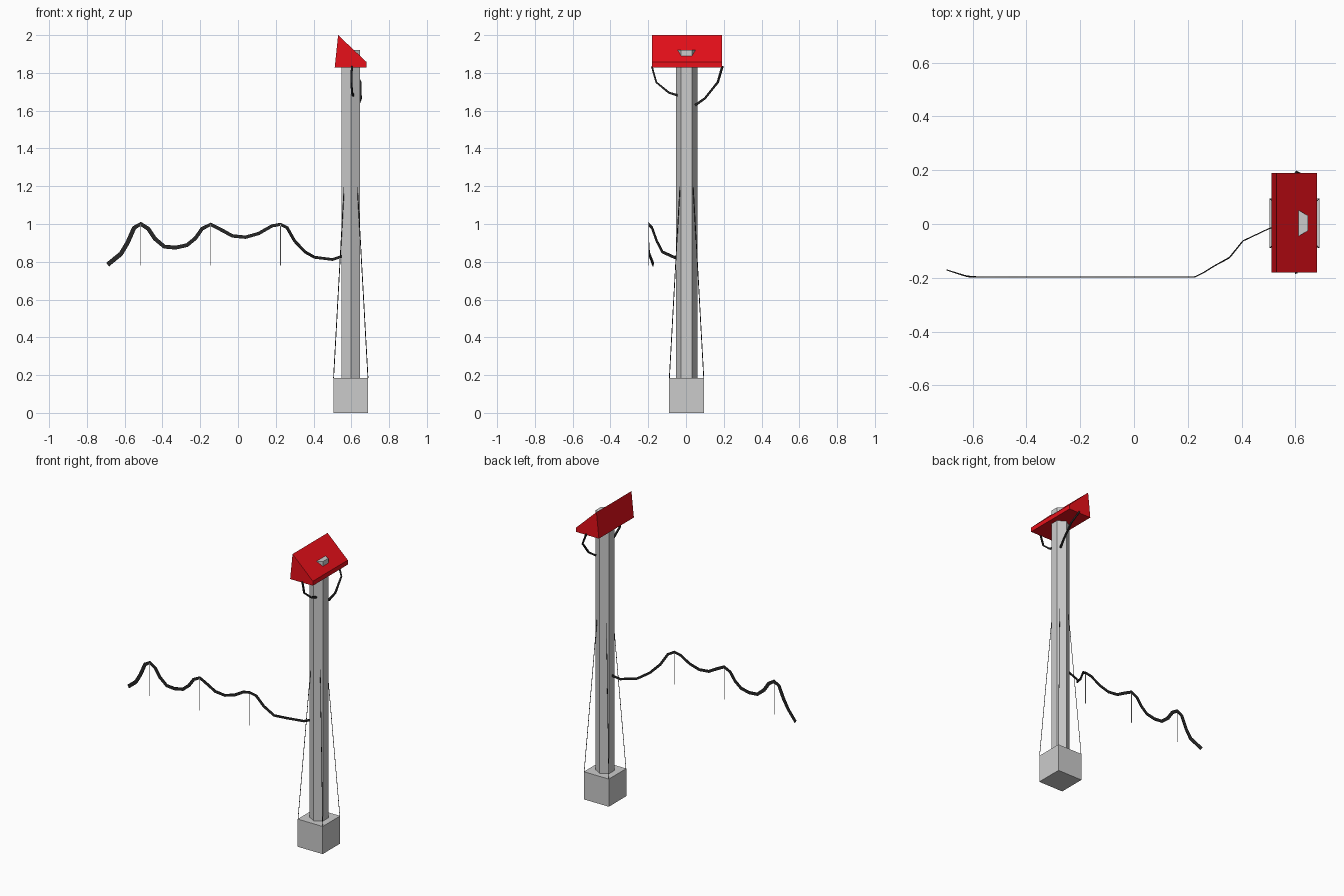
import bpy, bmesh, math
from mathutils import Vector

if "Cube" in bpy.data.objects:
    bpy.data.objects.remove(bpy.data.objects["Cube"])

PX, PY = 0.597, 0.003          # pole axis


def material(name, rgb):
    m = bpy.data.materials.new(name)
    m.diffuse_color = (*rgb, 1)
    m.use_nodes = True
    m.node_tree.nodes["Principled BSDF"].inputs["Base Color"].default_value = m.diffuse_color
    return m


RED = material("red", (0.8, 0.005, 0.01))
BLACK = material("black", (0.02, 0.02, 0.02))


def finish(name, bm, mat=None):
    bmesh.ops.recalc_face_normals(bm, faces=bm.faces)
    me = bpy.data.meshes.new(name)
    bm.to_mesh(me)
    bm.free()
    ob = bpy.data.objects.new(name, me)
    bpy.context.collection.objects.link(ob)
    if mat:
        me.materials.append(mat)
    return ob


def prism(name, ring, offset, mat=None):
    """Extrude a closed polygon along an offset."""
    bm = bmesh.new()
    face = bm.faces.new([bm.verts.new(p) for p in ring])
    new = bmesh.ops.extrude_face_region(bm, geom=[face], use_keep_orig=True)["geom"]
    bmesh.ops.translate(bm, vec=offset, verts=[v for v in new if isinstance(v, bmesh.types.BMVert)])
    return finish(name, bm, mat)


def strip(name, pts, w0, w1, thick, mat=None):
    """Sweep a narrow four-sided section, half-width w0 to w1, along a path."""
    pts = [Vector(p) for p in pts]
    bm = bmesh.new()
    rings = []
    last = len(pts) - 1
    for i, p in enumerate(pts):
        t = (pts[min(i + 1, last)] - pts[max(i - 1, 0)]).normalized()
        n = t.cross(Vector((0, 0, 1)))
        n = n.normalized() if n.length > 1e-4 else Vector((0, 1, 0))
        w = n.cross(t) * (w0 + (w1 - w0) * i / last)
        n = n * thick
        rings.append([bm.verts.new(p + a * w + b * n)
                      for a, b in ((1, 1), (1, -1), (-1, -1), (-1, 1))])
    for a, b in zip(rings, rings[1:]):
        for k in range(4):
            bm.faces.new((a[k], a[(k + 1) % 4], b[(k + 1) % 4], b[k]))
    bm.faces.new(rings[0])
    bm.faces.new(rings[-1])
    return finish(name, bm, mat)


# Base block
h = 0.0925
prism("base_block", [(PX - h, PY - h, 0), (PX + h, PY - h, 0),
                     (PX + h, PY + h, 0), (PX - h, PY + h, 0)], (0, 0, 0.185))

# Hexagonal pole, its top poking through the roof
prism("pole", [(PX + 0.057 * math.cos(math.radians(30 + 60 * k)),
                PY + 0.057 * math.sin(math.radians(30 + 60 * k)), 0.185) for k in range(6)],
      (0, 0, 1.737))

# Wedge-shaped box on top
prism("roof_box", [(x, -0.18, z) for x, z in
                   ((0.512, 1.828), (0.68, 1.828), (0.68, 1.858), (0.53, 2.0))],
      (0, 0.37, 0), RED)

# Guy wires from the block corners to the pole
for sx in (-1, 1):
    for sy in (-1, 1):
        strip("guy_wire", [(PX + sx * 0.091, PY + sy * 0.091, 0.184),
                           (PX + sx * 0.035, PY + sy * 0.035, 1.2)],
              0.0015, 0.0015, 0.0015, BLACK)

# Short wires from the box ends to the pole
strip("front_wire", [(0.603, -0.181, 1.835), (0.60, -0.157, 1.75),
                     (0.604, -0.09, 1.695), (0.61, -0.04, 1.68)],
      0.004, 0.006, 0.005, BLACK)
strip("back_wire", [(0.603, 0.193, 1.835), (0.648, 0.168, 1.75),
                    (0.65, 0.10, 1.665), (0.635, 0.05, 1.63)],
      0.004, 0.006, 0.005, BLACK)

# Draped cable: runs along the stakes, then turns in to the pole
drape = [(-0.69, 0.785), (-0.62, 0.842), (-0.585, 0.90), (-0.55, 0.98), (-0.515, 1.0),
         (-0.475, 0.975), (-0.44, 0.922), (-0.39, 0.88), (-0.33, 0.875), (-0.27, 0.888),
         (-0.225, 0.925), (-0.19, 0.975), (-0.145, 0.998), (-0.09, 0.97), (-0.03, 0.937),
         (0.04, 0.93), (0.11, 0.95), (0.18, 0.99), (0.225, 0.998), (0.26, 0.98),
         (0.30, 0.91), (0.355, 0.852), (0.405, 0.824), (0.50, 0.812), (0.56, 0.832)]
turn = {0: -0.173, 1: -0.195, 19: -0.18, 20: -0.155, 21: -0.125, 22: -0.063, 23: -0.018, 24: 0.0}
strip("draped_cable", [(x, turn.get(i, -0.197), z) for i, (x, z) in enumerate(drape)],
      0.012, 0.007, 0.002, BLACK)

# Thin stakes holding up the cable
for x in (-0.515, -0.145, 0.225):
    strip("stake", [(x, -0.198, 0.78), (x, -0.198, 0.998)], 0.0018, 0.0018, 0.0018)
